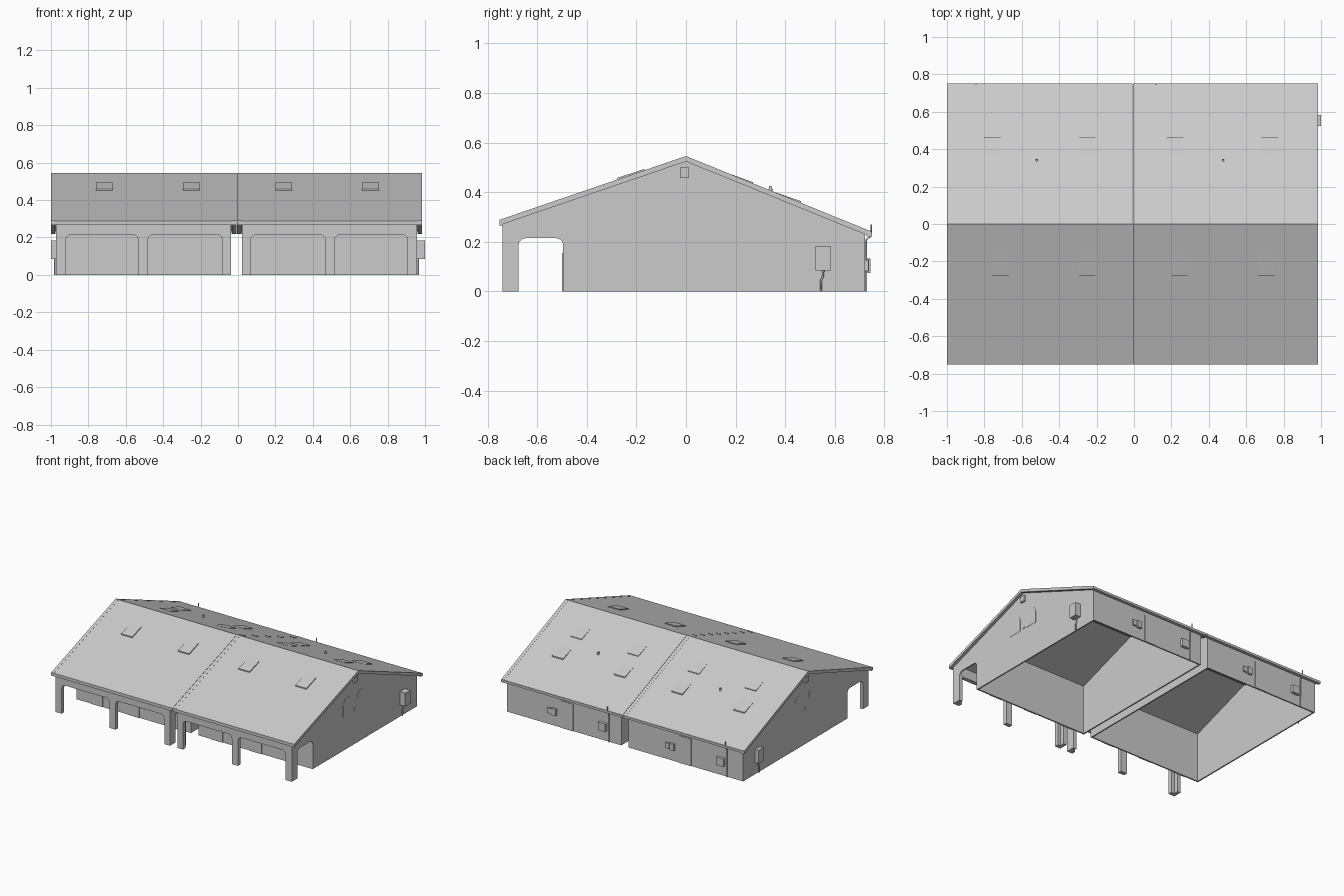
import bpy, bmesh, math

if "Cube" in bpy.data.objects:
    bpy.data.objects.remove(bpy.data.objects["Cube"])

CX = -0.0075          # mirror plane between the two units
SF, SB = 0.342, 0.407  # front and back roof slopes


def roof_z(y):
    return 0.545 - (SF * -y if y < 0 else SB * y)


def prism(name, pts, axis, lo, hi):
    """Extrude a 2D outline along x (pts = y,z) or y (pts = x,z)."""
    bm = bmesh.new()
    vs = [bm.verts.new((lo, a, b) if axis == 'x' else (a, lo, b)) for a, b in pts]
    f = bm.faces.new(vs)
    new = bmesh.ops.extrude_face_region(bm, geom=[f])['geom']
    d = (hi - lo, 0, 0) if axis == 'x' else (0, hi - lo, 0)
    bmesh.ops.translate(bm, vec=d, verts=[g for g in new if isinstance(g, bmesh.types.BMVert)])
    bmesh.ops.recalc_face_normals(bm, faces=bm.faces)
    me = bpy.data.meshes.new(name)
    bm.to_mesh(me)
    bm.free()
    ob = bpy.data.objects.new(name, me)
    bpy.context.collection.objects.link(ob)
    return ob


def box(name, x0, x1, y0, y1, z0, z1):
    return prism(name, [(y0, z0), (y1, z0), (y1, z1), (y0, z1)], 'x', x0, x1)


def pipe(name, pts, r):
    cu = bpy.data.curves.new(name, 'CURVE')
    cu.dimensions = '3D'
    cu.bevel_depth, cu.bevel_resolution, cu.use_fill_caps = r, 1, True
    sp = cu.splines.new('POLY')
    sp.points.add(len(pts) - 1)
    for p, co in zip(sp.points, pts):
        p.co = (*co, 1)
    ob = bpy.data.objects.new(name, cu)
    bpy.context.collection.objects.link(ob)


def arch(a, b, top, r, n=5):
    """Rounded opening outline from (a,0) over to (b,0)."""
    s = 1 if b > a else -1
    pts = [(a, 0)]
    for i in range(n + 1):
        t = math.pi / 2 * i / n
        pts.append((a + s * r * (1 - math.cos(t)), top - r + r * math.sin(t)))
    for i in range(n + 1):
        t = math.pi / 2 * i / n
        pts.append((b - s * r * (1 - math.sin(t)), top - r + r * math.cos(t)))
    return pts + [(b, 0)]


def roof_profile(up, down):
    ys = (-0.75, 0, 0.748)
    return [(y, roof_z(y) + up) for y in ys] + [(y, roof_z(y) - down) for y in reversed(ys)]


def skylight(x, y0, y1, h0, h1):
    prism("skylight", [(y0, roof_z(y0) - 0.004), (y1, roof_z(y1) - 0.004),
                       (y1, roof_z(y1) + h1), (y0, roof_z(y0) + h0)], 'x', x - 0.045, x + 0.045)


# gable wall outline with the porch side arch
gable = [(-0.737, 0), (-0.737, 0.28), (0, 0.53), (0.722, 0.236), (0.722, 0)]
gable += arch(-0.495, -0.675, 0.215, 0.03)

for side in (-1, 1):
    def mx(d):                      # d = distance from the mirror plane
        return CX + side * d

    def mbox(name, d0, d1, *r):
        box(name, *sorted((mx(d0), mx(d1))), *r)

    # roof shell and edge boards
    prism("roof", roof_profile(0, 0.015), 'x', mx(0.002), mx(0.9925))
    for d0, d1 in ((0.001, 0.025), (0.97, 0.9925)):
        prism("barge_board", roof_profile(0.001, 0.021), 'x', mx(d0), mx(d1))
    mbox("front_gutter", 0.002, 0.992, -0.752, -0.737, 0.266, 0.288)
    mbox("back_gutter", 0.002, 0.992, 0.728, 0.75, 0.222, 0.238)

    # side walls
    prism("gable_wall", gable, 'x', mx(0.965), mx(0.955))
    prism("inner_gable_wall", gable, 'x', mx(0.03), mx(0.04))

    # arcade across the front
    front = [(mx(0.965), 0), (mx(0.965), 0.285), (mx(0.03), 0.285), (mx(0.03), 0)]
    front += arch(mx(0.075), mx(0.475), 0.215, 0.03)
    front += arch(mx(0.525), mx(0.915), 0.215, 0.03)
    prism("front_arcade", front, 'y', -0.74, -0.71)
    for d0, d1 in ((0.03, 0.055), (0.94, 0.965)):
        mbox("corner_pillar", d0, d1, -0.738, -0.675, 0, 0.2)

    # porch wall and back wall
    mbox("porch_wall", 0.035, 0.96, -0.495, -0.485, 0, roof_z(-0.495) - 0.01)
    mbox("back_wall", 0.03, 0.965, 0.712, 0.722, 0, 0.24)

    # porch doors
    for d in (0.18, 0.5, 0.8):
        mbox("porch_door", d - 0.05, d + 0.05, -0.499, -0.494, 0, 0.155)

    # gable details: meter cabinet with cable, vents, blind arches
    x_out = 1.0 if side > 0 else -1.0
    box("meter_cabinet", *sorted((mx(0.96), x_out)), 0.523, 0.583, 0.085, 0.183)
    pipe("cabinet_cable", [(mx(0.972), 0.555, 0.09), (mx(0.972), 0.552, 0.06),
                           (mx(0.972), 0.544, 0.045), (mx(0.972), 0.544, 0)], 0.004)
    mbox("gable_vent", 0.96, 0.98, -0.025, 0.013, 0.458, 0.5)
    mbox("small_vent", 0.96, 0.969, -0.013, 0.001, 0.252, 0.268)
    for y in (-0.09, 0.07):
        pts = [(a, 0.25 + b) for a, b in arch(y - 0.05, y + 0.05, 0.13, 0.049)]
        prism("blind_arch", pts, 'x', mx(0.96), mx(0.967))

# front slope skylights and their back slope partners
for x in (-0.715, -0.25, 0.245, 0.708):
    skylight(x, -0.277, -0.167, 0.008, 0.006)
    skylight(x, 0.17, 0.27, 0.001, 0.005)
for x in (-0.757, -0.25, 0.22, 0.725):
    skylight(x, 0.36, 0.463, 0.001, 0.008)

# back wall details, repeated per unit
for off in (0, -0.965):
    box("back_door", 0.415 + off, 0.515 + off, 0.72, 0.726, 0, 0.2)
    box("wall_unit", 0.55 + off, 0.585 + off, 0.72, 0.738, 0.08, 0.13)
    box("wall_unit_small", 0.59 + off, 0.62 + off, 0.72, 0.735, 0.085, 0.125)
    box("boiler_box", 0.14 + off, 0.2 + off, 0.72, 0.743, 0.075, 0.132)
    x = 0.12 + off
    pipe("flue_pipe", [(x, 0.727, 0), (x, 0.727, 0.21), (x, 0.745, 0.222),
                       (x, 0.747, 0.27)], 0.004)

# roof vent stacks
for x in (-0.52, 0.477):
    pipe("vent_stack", [(x, 0.34, 0.39), (x, 0.34, 0.425)], 0.006)
    pipe("vent_cap", [(x, 0.34, 0.40), (x, 0.34, 0.415)], 0.009)
